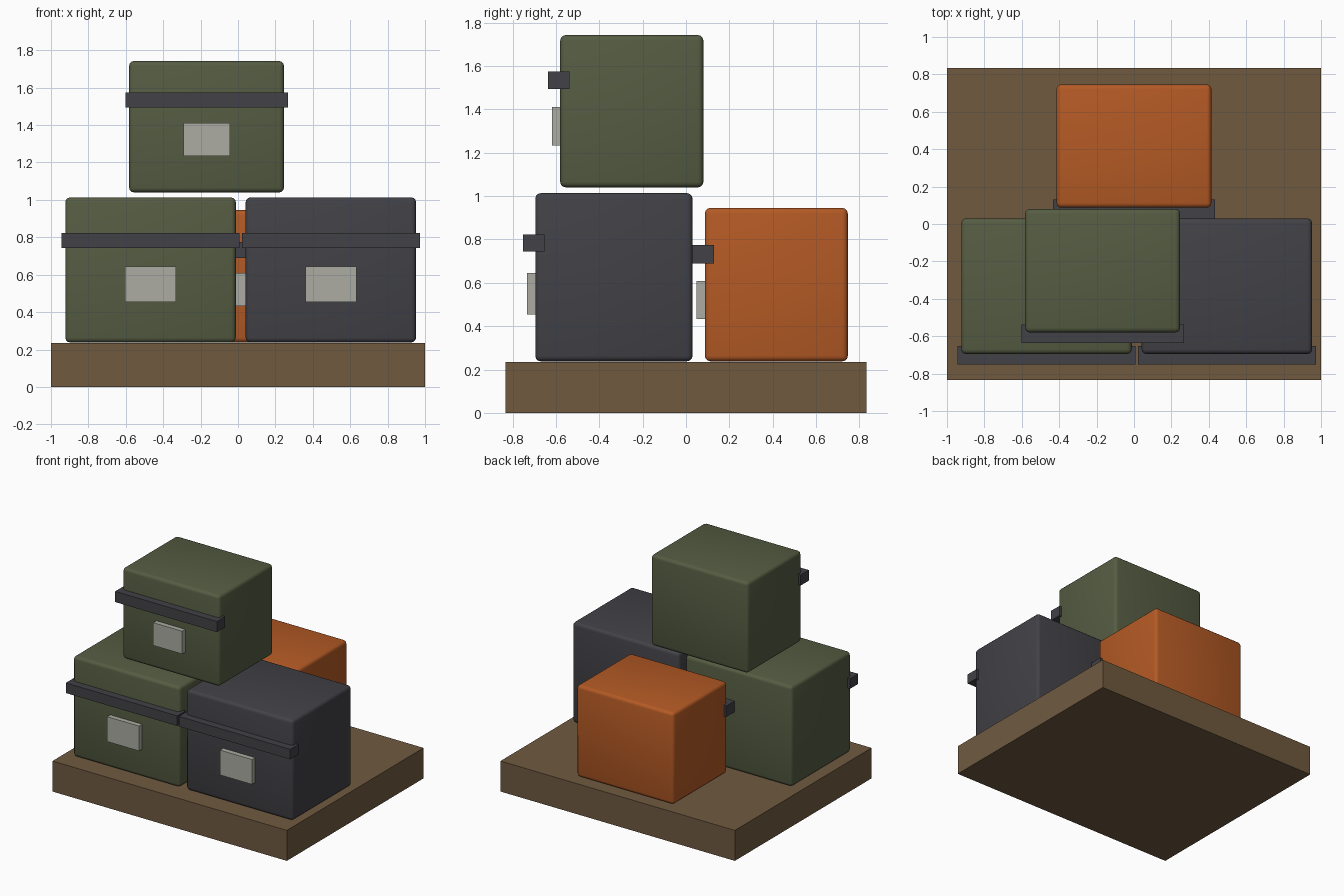
import bpy

default = bpy.data.objects.get("Cube")
if default:
    bpy.data.objects.remove(default, do_unlink=True)


def material(name, rgb):
    mat = bpy.data.materials.new(name)
    mat.use_nodes = True
    mat.diffuse_color = (*rgb, 1)
    mat.node_tree.nodes["Principled BSDF"].inputs["Base Color"].default_value = (*rgb, 1)
    return mat


brown = material("brown wood", (0.162, 0.102, 0.051))
green = material("olive green", (0.091, 0.107, 0.055))
orange = material("burnt orange", (0.456, 0.102, 0.018))
dark = material("dark grey", (0.054, 0.054, 0.063))
pale = material("pale grey", (0.413, 0.413, 0.367))


def block(name, mat, x, y, z, bevel=0):
    """Box spanning the given (min, max) ranges, with optional rounded edges."""
    spans = (x, y, z)
    bpy.ops.mesh.primitive_cube_add(size=1, location=[(a + b) / 2 for a, b in spans])
    ob = bpy.context.object
    ob.name = name
    ob.scale = [b - a for a, b in spans]
    bpy.ops.object.transform_apply(location=False, rotation=False, scale=True)
    ob.data.materials.append(mat)
    if bevel:
        mod = ob.modifiers.new("rounded edges", 'BEVEL')
        mod.width = bevel
        mod.segments = 3
        bpy.ops.object.modifier_apply(modifier=mod.name)
        bpy.ops.object.shade_smooth()
    return ob


def crate(name, mat, x, y, z, strap_z, label_z):
    """Rounded crate with a strap and a label on its front."""
    block(name + "_crate", mat, x, y, z, bevel=0.025)
    front = y[0]
    block(name + "_strap", dark, (x[0] - 0.02, x[1] + 0.02),
          (front - 0.057, front + 0.043), strap_z)
    middle, half = (x[0] + x[1]) / 2, (x[1] - x[0]) * 0.15
    block(name + "_label", pale, (middle - half, middle + half),
          (front - 0.038, front + 0.005), label_z)


# Base platform
block("base", brown, (-1, 1), (-0.833, 0.833), (0, 0.235))

# Two front crates, one at the back and one stacked on top
low = dict(y=(-0.695, 0.03), z=(0.238, 1.013), strap_z=(0.744, 0.822), label_z=(0.453, 0.645))
crate("front_right", green, x=(-0.923, -0.012), **low)
crate("front_left", dark, x=(0.041, 0.952), **low)
crate("back", orange, (-0.414, 0.414), (0.087, 0.746), (0.238, 0.945), (0.69, 0.775), (0.432, 0.608))
crate("top", green, (-0.582, 0.246), (-0.58, 0.08), (1.04, 1.742), (1.493, 1.575), (1.234, 1.41))
